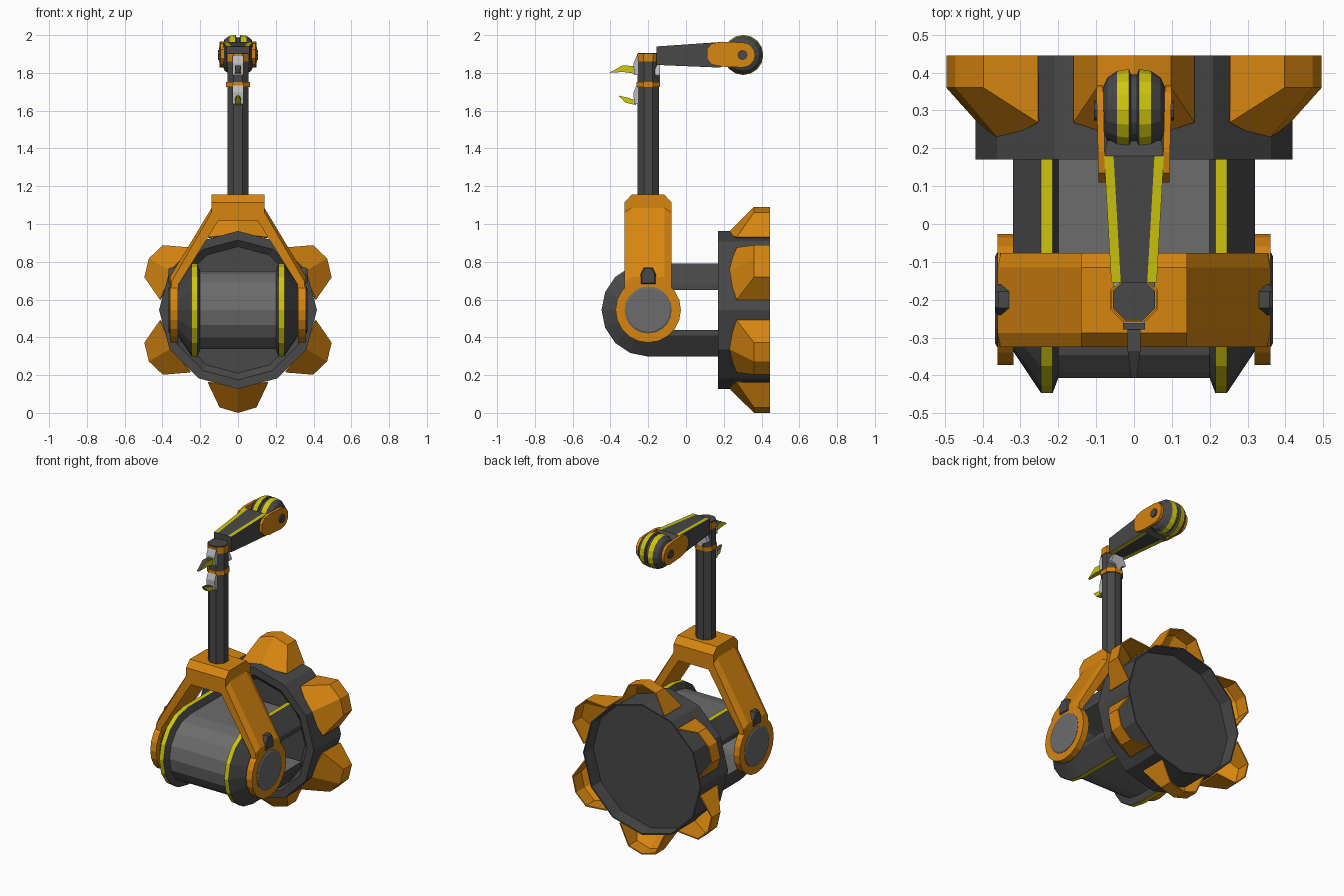
import bpy, bmesh, math
from mathutils import Matrix

if "Cube" in bpy.data.objects:
    bpy.data.objects.remove(bpy.data.objects["Cube"])

COLOURS = {
    "orange": (0.68, 0.235, 0.005), "dark_grey": (0.065, 0.065, 0.065),
    "mid_grey": (0.15, 0.15, 0.15), "yellow": (0.62, 0.56, 0.004),
    "light_grey": (0.5, 0.5, 0.5),
}
MATS = {}
for key, c in COLOURS.items():
    MATS[key] = bpy.data.materials.new(key)
    MATS[key].diffuse_color = (*c, 1)


def finish(name, bm, mats, rule=None):
    """Turn a bmesh into an object; rule(centre, normal) gives the material index."""
    bmesh.ops.remove_doubles(bm, verts=bm.verts, dist=1e-5)
    bmesh.ops.recalc_face_normals(bm, faces=bm.faces)
    bm.normal_update()
    if rule:
        for f in bm.faces:
            f.material_index = rule(f.calc_center_median(), f.normal)
    me = bpy.data.meshes.new(name)
    bm.to_mesh(me)
    bm.free()
    for m in mats:
        me.materials.append(MATS[m])
    ob = bpy.data.objects.new(name, me)
    bpy.context.collection.objects.link(ob)
    return ob


def loft(name, rings, mats, rule=None):
    """Skin closed rings with equal point counts, capping both ends."""
    bm = bmesh.new()
    vs = [[bm.verts.new(p) for p in r] for r in rings]
    n = len(vs[0])
    for a, b in zip(vs, vs[1:]):
        for i in range(n):
            j = (i + 1) % n
            bm.faces.new((a[i], a[j], b[j], b[i]))
    bm.faces.new(vs[0][::-1])
    bm.faces.new(vs[-1])
    return finish(name, bm, mats, rule)


def lathe(name, axis, centre, profile, n, mats, rule=None, phase=0.0):
    """Rings of (position along axis, radius) about an x, y or z axis."""
    rings = []
    for pos, r in profile:
        ring = []
        for i in range(n):
            t = 2 * math.pi * i / n + phase
            u, v = r * math.cos(t), r * math.sin(t)
            p = {"x": (pos, u, v), "y": (u, pos, v), "z": (u, v, pos)}[axis]
            ring.append([p[k] + centre[k] for k in range(3)])
        rings.append(ring)
    return loft(name, rings, mats, rule)


def slab(name, outline, x0, x1, mats, rule=None):
    """Side outline of (y, z) points extruded along x."""
    return loft(name, [[(x, y, z) for y, z in outline] for x in (x0, x1)], mats, rule)


HUB_Z = 0.545
PIVOT = (0, -0.2, HUB_Z)

# Twelve-sided base disc, recessed at the front and dished at the back
lathe("base_disc", "y", (0, 0, HUB_Z),
      [(0.2, 0.335), (0.17, 0.37), (0.17, 0.418), (0.445, 0.418), (0.445, 0.41), (0.36, 0.405)],
      12, ["dark_grey"])

# Six hollow claws around the disc
for k in range(6):
    bm = bmesh.new()
    pts = {}
    for s in (-1, 1):
        pts[s] = [bm.verts.new(p) for p in (
            (s * 0.16, 0.445, 0.385), (s * 0.16, 0.268, 0.385),
            (s * 0.098, 0.36, 0.516), (s * 0.098, 0.445, 0.516))]
    low = bm.verts.new((0, 0.218, 0.405))
    tip = bm.verts.new((0, 0.36, 0.545))
    back = bm.verts.new((0, 0.445, 0.545))
    for s in (-1, 1):
        b0, b1, o1, o0 = pts[s]
        for f in ((b0, b1, o1, o0), (b1, low, tip, o1), (o1, tip, back, o0)):
            bm.faces.new(f if s == 1 else f[::-1])
    bm.transform(Matrix.Translation((0, 0, HUB_Z)) @ Matrix.Rotation(k * math.pi / 3, 4, 'Y'))
    claw = finish("base_claw", bm, ["orange"])
    mod = claw.modifiers.new("shell", 'SOLIDIFY')
    mod.thickness = 0.008
    mod.offset = -1

# U-shaped body: cross-section (x, radius) swept round the front
half = [(0.2, 0.207), (0.215, 0.247), (0.245, 0.247), (0.32, 0.135), (0.32, 0.105)]
section = half + [(-x, r) for x, r in reversed(half)]
path = [(0.19, math.pi / 2)] + [(-0.2, math.pi / 2 + i * math.pi / 8) for i in range(9)]
path.append((0.19, 1.5 * math.pi))


def body_rule(c, n):
    ax = abs(c.x)
    if 0.216 < ax < 0.244:
        return 2
    return 1 if ax < 0.2 else 0


loft("body", [[(x, y + r * math.cos(a), HUB_Z + r * math.sin(a)) for x, r in section]
              for y, a in path], ["dark_grey", "mid_grey", "yellow"], body_rule)

# Yoke: arch profile with chamfered front and back
rings = []
for y, d in ((-0.325, 0.04), (-0.288, 0), (-0.115, 0), (-0.076, 0.04)):
    right = [(0.14, 1.155 - d), (0.14, 1.085 - d * 0.6), (0.36 - d * 0.2, 0.72 - d * 0.6),
             (0.36, 0.56), (0.32, 0.56), (0.315, 0.68), (0.106, 1.015)]
    rings.append([(x, y, z) for x, z in right] + [(-x, y, z) for x, z in reversed(right)])
loft("yoke", rings, ["orange"])

# Pivot rings, hub caps and latch knobs on both sides
for s in (-1, 1):
    lathe("pivot_ring", "x", PIVOT, [(s * 0.318, 0.173), (s * 0.36, 0.173)], 20, ["orange"])
    lathe("pivot_cap", "x", PIVOT, [(s * 0.3, 0.125), (s * 0.362, 0.125), (s * 0.367, 0.115)],
          20, ["mid_grey"])
    loft("latch_knob", [[(s * x, -0.2 + y * w, 0.725 + z * w) for y, z in
                         ((-0.04, -0.045), (0.04, -0.045), (0.04, 0.01),
                          (0.022, 0.045), (-0.022, 0.045), (-0.04, 0.01))]
                        for x, w in ((0.31, 1), (0.358, 1), (0.367, 0.85))], ["dark_grey"])

# Mast and its bands
MAST = (0, -0.2, 0)
F = 1 / math.cos(math.pi / 8)


def mast_part(name, z0, z1, r, mat):
    lathe(name, "z", MAST, [(z0, r * F), (z1, r * F)], 8, [mat], phase=math.pi / 8)


mast_part("mast", 1.04, 1.895, 0.056, "dark_grey")
mast_part("lower_band", 1.725, 1.752, 0.063, "orange")
mast_part("upper_band", 1.86, 1.9, 0.059, "orange")
mast_part("mast_cap", 1.89, 1.906, 0.055, "dark_grey")


# Front brackets with hooked spikes, plus a rear wedge
def spike_rule(c, n):
    return 1 if n.z > 0.5 else 0


for z, outline in (
        (1.79, [(-0.265, 1.795), (-0.265, 1.835), (-0.335, 1.84), (-0.407, 1.8), (-0.335, 1.805)]),
        (1.635, [(-0.265, 1.63), (-0.265, 1.655), (-0.305, 1.668), (-0.357, 1.68), (-0.32, 1.642)])):
    slab("bracket", [(-0.25, z), (-0.275, z), (-0.278, z + 0.06), (-0.262, z + 0.1), (-0.25, z + 0.1)],
         -0.029, 0.029, ["light_grey"])
    spike = slab("spike", outline, -0.017, 0.017, ["yellow", "dark_grey"], spike_rule)
    for v in spike.data.vertices:
        if v.co.y < -0.34:
            v.co.x *= 0.4
wedge = [(0.03, 1.85), (0.055, 1.79), (0.022, 1.775), (0.006, 1.73)]
wedge += [(-x, z) for x, z in reversed(wedge)]
loft("rear_wedge", [[(x, y, z) for x, z in wedge] for y in (-0.165, -0.138)], ["light_grey"])


# Tapered boom with yellow strips along its top and bottom edges
def boom_ring(y, w, z0, z1):
    e = w - 0.025
    return [(x, y, z1) for x in (-w, -e, e, w)] + [(x, y, z0) for x in (w, e, -e, -w)]


loft("boom", [boom_ring(-0.155, 0.06, 1.842, 1.94), boom_ring(0.18, 0.079, 1.828, 1.963),
              boom_ring(0.22, 0.072, 1.85, 1.93)],
     ["dark_grey", "yellow"],
     lambda c, n: 1 if abs(n.z) > 0.8 and abs(c.x) > 0.03 and c.y < 0.18 else 0)

# Banded wheel at the boom tip
WHEEL = (0, 0.303, 1.895)
prof = [(0.08, 0.062), (0.07, 0.084), (0.045, 0.101), (0.013, 0.106), (0.008, 0.092)]
lathe("wheel", "x", WHEEL, prof + [(-x, r) for x, r in reversed(prof)], 16,
      ["dark_grey", "yellow"], lambda c, n: 1 if 0.014 < abs(c.x) < 0.044 else 0)

# Cheek plates with bolts
cheek = [(0.19, 1.833), (0.135, 1.845), (0.11, 1.875), (0.11, 1.925), (0.135, 1.955), (0.19, 1.965)]
cheek += [(0.3 + 0.066 * math.cos(a), 1.895 + 0.066 * math.sin(a))
          for a in (math.pi / 2 - i * math.pi / 8 for i in range(9))]
for s in (-1, 1):
    plate = slab("cheek_plate", cheek, s * 0.08, s * 0.098, ["orange"])
    for v in plate.data.vertices:
        v.co.x += s * 0.025 * (v.co.y - 0.3)
    lathe("wheel_bolt", "x", (0, 0.3, 1.895), [(s * 0.07, 0.027), (s * 0.106, 0.027)], 8,
          ["dark_grey"])

for m in bpy.data.materials:
    if m.users and not m.is_grease_pencil:
        m.use_nodes = True
        m.node_tree.nodes["Principled BSDF"].inputs["Base Color"].default_value = m.diffuse_color
